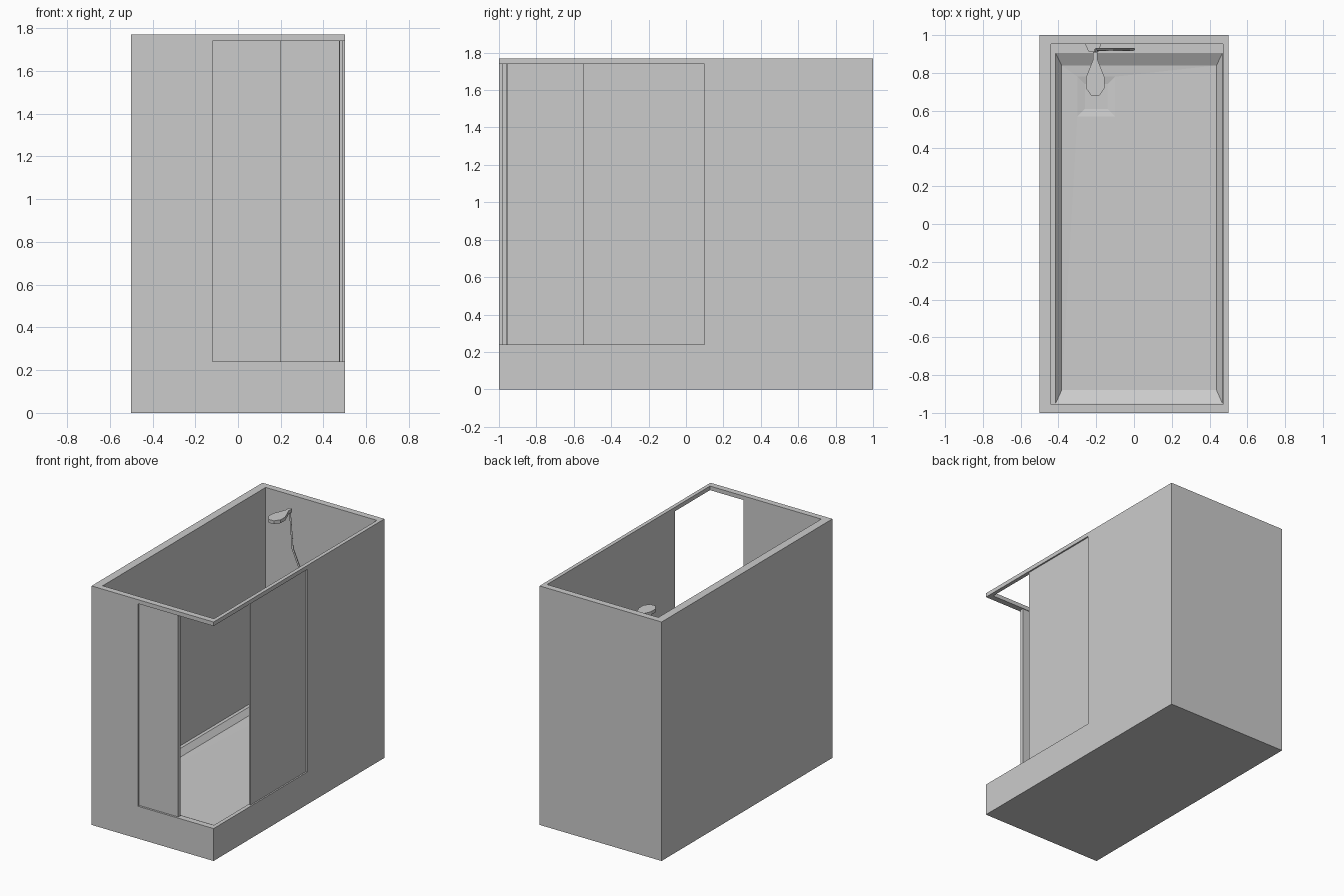
import bpy, bmesh
from mathutils import Vector

if "Cube" in bpy.data.objects:
    bpy.data.objects.remove(bpy.data.objects["Cube"])


def add_object(name, bm):
    bmesh.ops.recalc_face_normals(bm, faces=bm.faces)
    mesh = bpy.data.meshes.new(name)
    bm.to_mesh(mesh)
    bm.free()
    obj = bpy.data.objects.new(name, mesh)
    bpy.context.collection.objects.link(obj)
    return obj


def rect(x0, x1, y0, y1, z):
    return [(x0, y0, z), (x1, y0, z), (x1, y1, z), (x0, y1, z)]


def loft(name, rings):
    # Skin a stack of equal-length rings and cap both ends
    bm = bmesh.new()
    loops = [[bm.verts.new(p) for p in ring] for ring in rings]
    for a, b in zip(loops, loops[1:]):
        for i in range(len(a)):
            j = (i + 1) % len(a)
            bm.faces.new((a[i], a[j], b[j], b[i]))
    bm.faces.new(loops[0][::-1])
    bm.faces.new(loops[-1])
    return add_object(name, bm)


def prism(name, outline, z0, z1):
    return loft(name, [[(x, y, z) for x, y in outline] for z in (z0, z1)])


def box(name, x0, x1, y0, y1, z0, z1):
    return loft(name, [rect(x0, x1, y0, y1, z) for z in (z0, z1)])


def tube(name, points, radius):
    curve = bpy.data.curves.new(name, 'CURVE')
    curve.dimensions = '3D'
    curve.bevel_depth = radius
    curve.bevel_resolution = 0
    curve.use_fill_caps = True
    spline = curve.splines.new('POLY')
    spline.points.add(len(points) - 1)
    for sp, p in zip(spline.points, points):
        sp.co = (*p, 1)
    obj = bpy.data.objects.new(name, curve)
    bpy.context.collection.objects.link(obj)
    return obj


SILL, LINTEL, TOP = 0.24, 1.74, 1.77

# Cabin shell: outer walls, inner walls, ledge, basin, drain recess
cabin = loft("cabin_shell", [
    rect(-0.5, 0.5, -1, 1, 0),
    rect(-0.5, 0.5, -1, 1, TOP),
    rect(-0.44, 0.472, -0.955, 0.952, TOP),
    rect(-0.44, 0.472, -0.955, 0.952, SILL - 0.002),
    rect(-0.415, 0.468, -0.95, 0.905, SILL - 0.002),
    rect(-0.383, 0.437, -0.88, 0.84, 0.2),
    rect(-0.30, -0.10, 0.57, 0.78, 0.195),
    rect(-0.26, -0.14, 0.61, 0.74, 0.187),
])

# Corner doorway cut around the front right edge
cutter = prism("doorway_cutter",
               [(-0.12, -1.1), (0.6, -1.1), (0.6, 0.1),
                (0.44, 0.1), (0.44, -0.9), (-0.12, -0.9)], SILL, LINTEL)
cutter.hide_render = True
cutter.hide_viewport = True
cut = cabin.modifiers.new("doorway", 'BOOLEAN')
cut.operation = 'DIFFERENCE'
cut.solver = 'EXACT'
cut.object = cutter

# Sliding doors, half open
box("front_door", -0.12, 0.2, -0.985, -0.96, SILL, LINTEL)
box("side_door", 0.475, 0.489, -0.55, 0.1, SILL, LINTEL)

# Shower head: faceted paddle with a narrow neck
half = [(0.022, 0.68), (0.05, 0.72), (0.05, 0.775), (0.012, 0.87), (0.012, 0.91)]
outline = [(-0.205 + x, y) for x, y in half] + [(-0.205 - x, y) for x, y in half[::-1]]
prism("shower_head", outline, 1.67, 1.695)

# Hose down to the mixer tap
tube("shower_hose", [(-0.205, 0.9, 1.68), (-0.2, 0.925, 1.39), (0.0, 0.925, 0.94),
                     (-0.03, 0.925, 0.8), (-0.2, 0.925, 0.88)], 0.008)

# Mixer tap on the back wall
prism("mixer_tap", [(-0.26, 0.955), (-0.24, 0.912), (-0.185, 0.912), (-0.175, 0.955)],
      0.85, 0.93)
